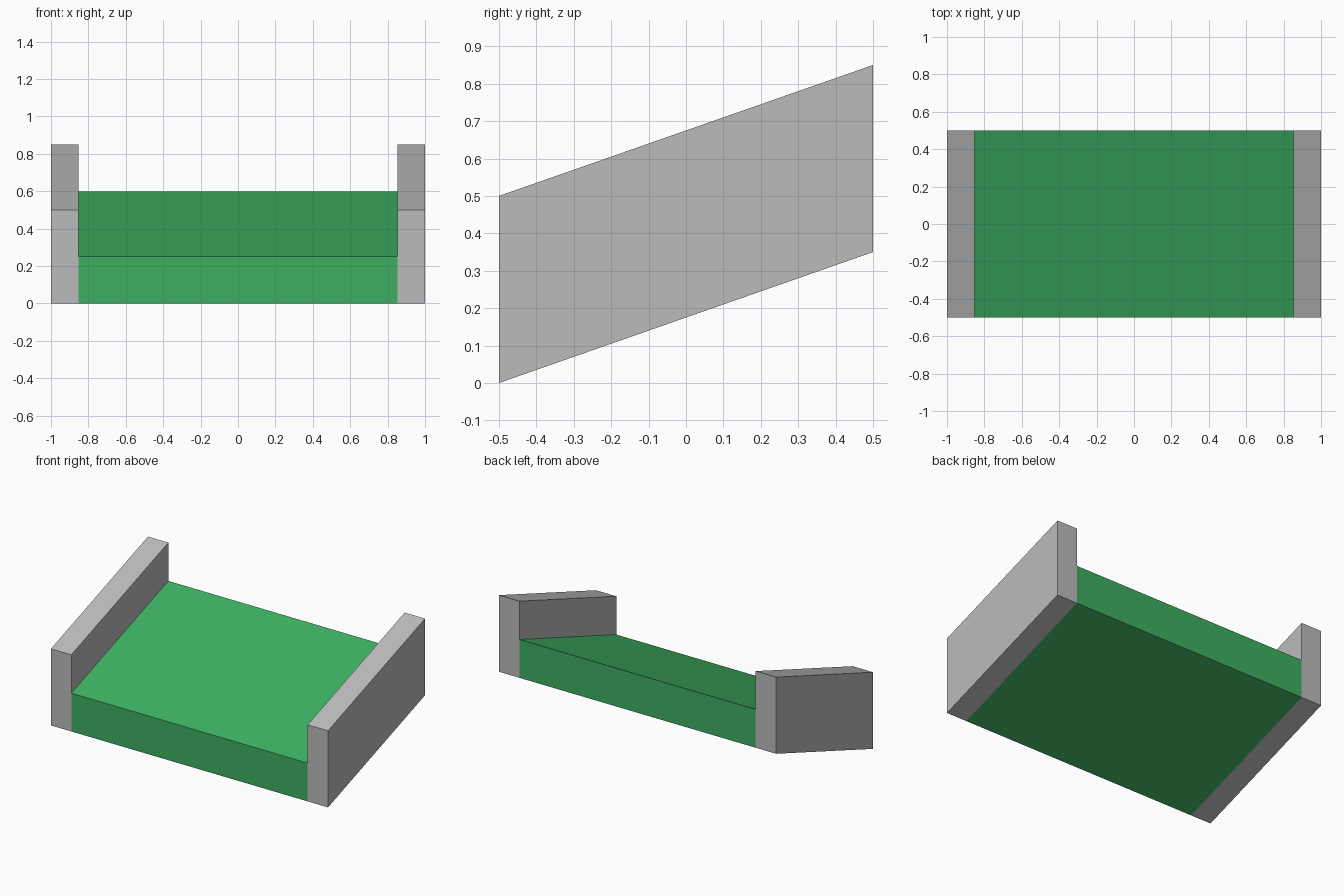
import bpy
import bmesh
from mathutils import Matrix

if "Cube" in bpy.data.objects:
    bpy.data.objects.remove(bpy.data.objects["Cube"])

SLOPE = 0.35  # rise per unit of depth


def material(name, color):
    mat = bpy.data.materials.new(name)
    mat.diffuse_color = (*color, 1)
    mat.use_nodes = True
    mat.node_tree.nodes["Principled BSDF"].inputs["Base Color"].default_value = mat.diffuse_color
    return mat


def sloped_box(name, x0, x1, height, mat):
    """Box one unit deep, sheared upward towards the back."""
    bm = bmesh.new()
    bmesh.ops.create_cube(bm, size=1)
    bm.transform(Matrix.Translation(((x0 + x1) / 2, 0, height / 2))
                 @ Matrix.Diagonal((x1 - x0, 1, height, 1)))
    for v in bm.verts:
        v.co.z += (v.co.y + 0.5) * SLOPE
    mesh = bpy.data.meshes.new(name)
    bm.to_mesh(mesh)
    bm.free()
    mesh.materials.append(mat)
    obj = bpy.data.objects.new(name, mesh)
    bpy.context.collection.objects.link(obj)


green = material("green", (0.047, 0.43, 0.12))
grey = material("grey", (0.5, 0.5, 0.5))

# Sloping deck between two raised side walls
sloped_box("ramp_deck", -0.853, 0.853, 0.25, green)
sloped_box("left_wall", -1, -0.853, 0.5, grey)
sloped_box("right_wall", 0.853, 1, 0.5, grey)
